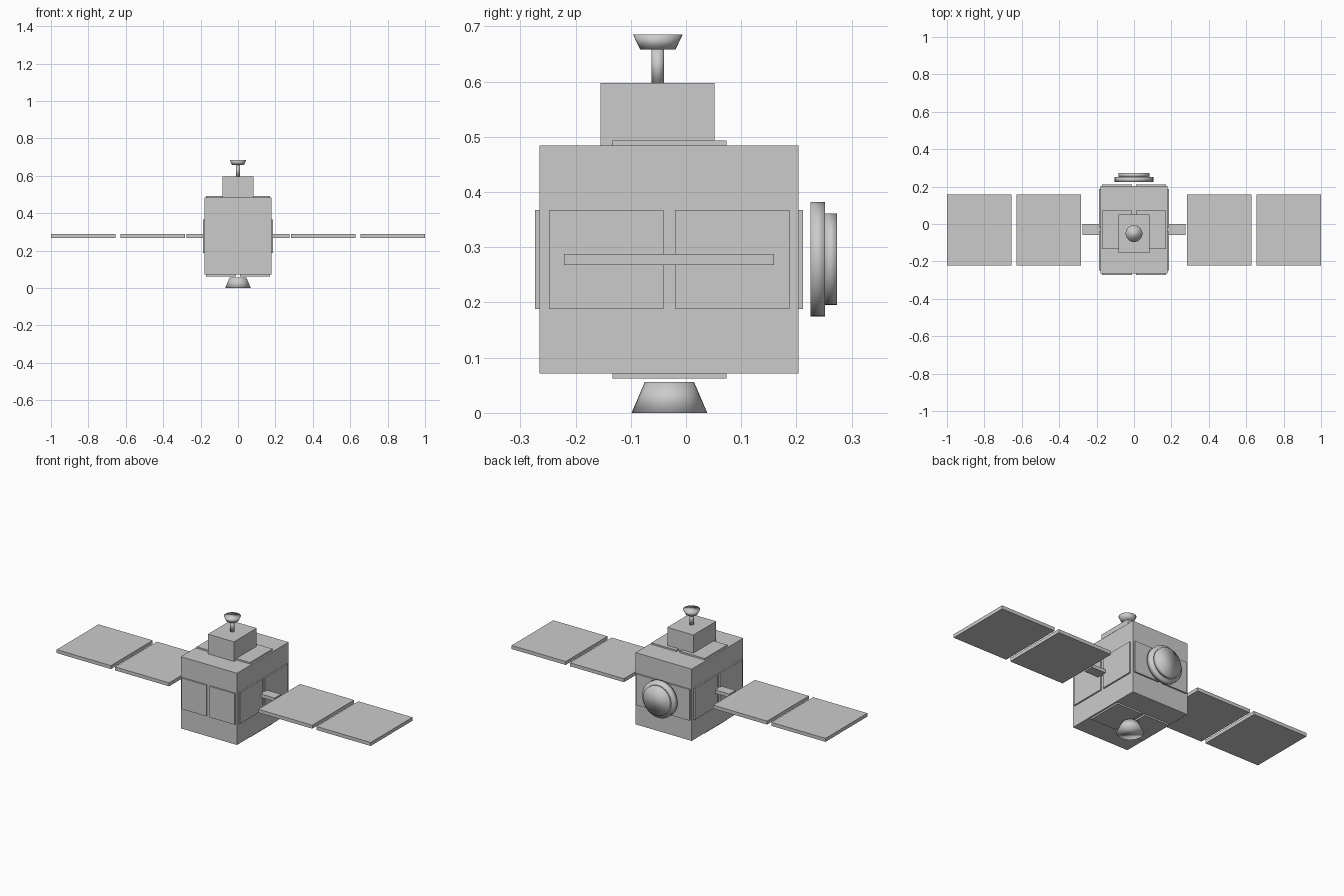
import bpy, bmesh
from mathutils import Matrix, Vector

if "Cube" in bpy.data.objects:
    bpy.data.objects.remove(bpy.data.objects["Cube"])

CY = -0.03      # body centre line in y
MZ = 0.278      # body mid height


def finish(name, bm, smooth=False):
    mesh = bpy.data.meshes.new(name)
    bmesh.ops.recalc_face_normals(bm, faces=bm.faces)
    for f in bm.faces:
        f.smooth = smooth
    bm.to_mesh(mesh)
    bm.free()
    obj = bpy.data.objects.new(name, mesh)
    bpy.context.collection.objects.link(obj)
    return obj


def box(name, x, y, z):
    """Box from (min, max) ranges on each axis."""
    bm = bmesh.new()
    bmesh.ops.create_cube(bm, size=1)
    for v in bm.verts:
        v.co = Vector(((r[0] + r[1]) / 2 + c * (r[1] - r[0])
                       for r, c in zip((x, y, z), v.co)))
    return finish(name, bm)


def cone(name, start, end, r1, r2):
    """Smooth capped cone or cylinder running from start to end."""
    a, b = Vector(start), Vector(end)
    turn = Vector((0, 0, 1)).rotation_difference(b - a).to_matrix().to_4x4()
    bm = bmesh.new()
    bmesh.ops.create_cone(bm, cap_ends=True, segments=32, radius1=r1, radius2=r2,
                          depth=(b - a).length,
                          matrix=Matrix.Translation((a + b) / 2) @ turn)
    return finish(name, bm, True)


# Main body and equipment box on top
box("body", (-0.179, 0.179), (-0.265, 0.204), (0.071, 0.484))
box("top_box", (-0.083, 0.083), (-0.155, 0.052), (0.484, 0.597))

for side, s in (("left", -1), ("right", 1)):
    def mx(a, b):
        return tuple(sorted((s * a, s * b)))

    # Thin cover plates on the front, back, top and bottom
    px, pz, py = mx(0.0105, 0.17), (0.188, 0.367), (-0.133, 0.073)
    box(f"front_plate_{side}", px, (-0.273, -0.265), pz)
    box(f"back_plate_{side}", px, (0.204, 0.212), pz)
    box(f"top_plate_{side}", px, py, (0.484, 0.493))
    box(f"bottom_plate_{side}", px, py, (0.062, 0.071))

    # Pair of plates on the side wall
    box(f"side_plate_front_{side}", mx(0.179, 0.187), (-0.248, -0.041), pz)
    box(f"side_plate_back_{side}", mx(0.179, 0.187), (-0.02, 0.187), pz)

    # Solar wing: arm and two panels
    wz = (0.268, 0.288)
    box(f"wing_arm_{side}", mx(0.175, 0.275), (CY - 0.029, CY + 0.029), wz)
    for part, xr in (("inner", (0.284, 0.628)), ("outer", (0.655, 1.0))):
        box(f"solar_panel_{part}_{side}", mx(*xr), (-0.221, 0.159), wz)

# Antenna on top
cone("antenna_stem", (0, -0.051, 0.597), (0, -0.051, 0.658), 0.0115, 0.0115)
cone("antenna_dish", (0, -0.051, 0.658), (0, -0.051, 0.685), 0.032, 0.045)

# Thruster nozzle underneath
cone("thruster", (0, CY, 0), (0, CY, 0.056), 0.0685, 0.0445)

# Stepped round dish at the back
cone("back_dish", (0, 0.225, MZ), (0, 0.252, MZ), 0.1035, 0.1035)
cone("back_dish_cap", (0, 0.252, MZ), (0, 0.273, MZ), 0.083, 0.083)
